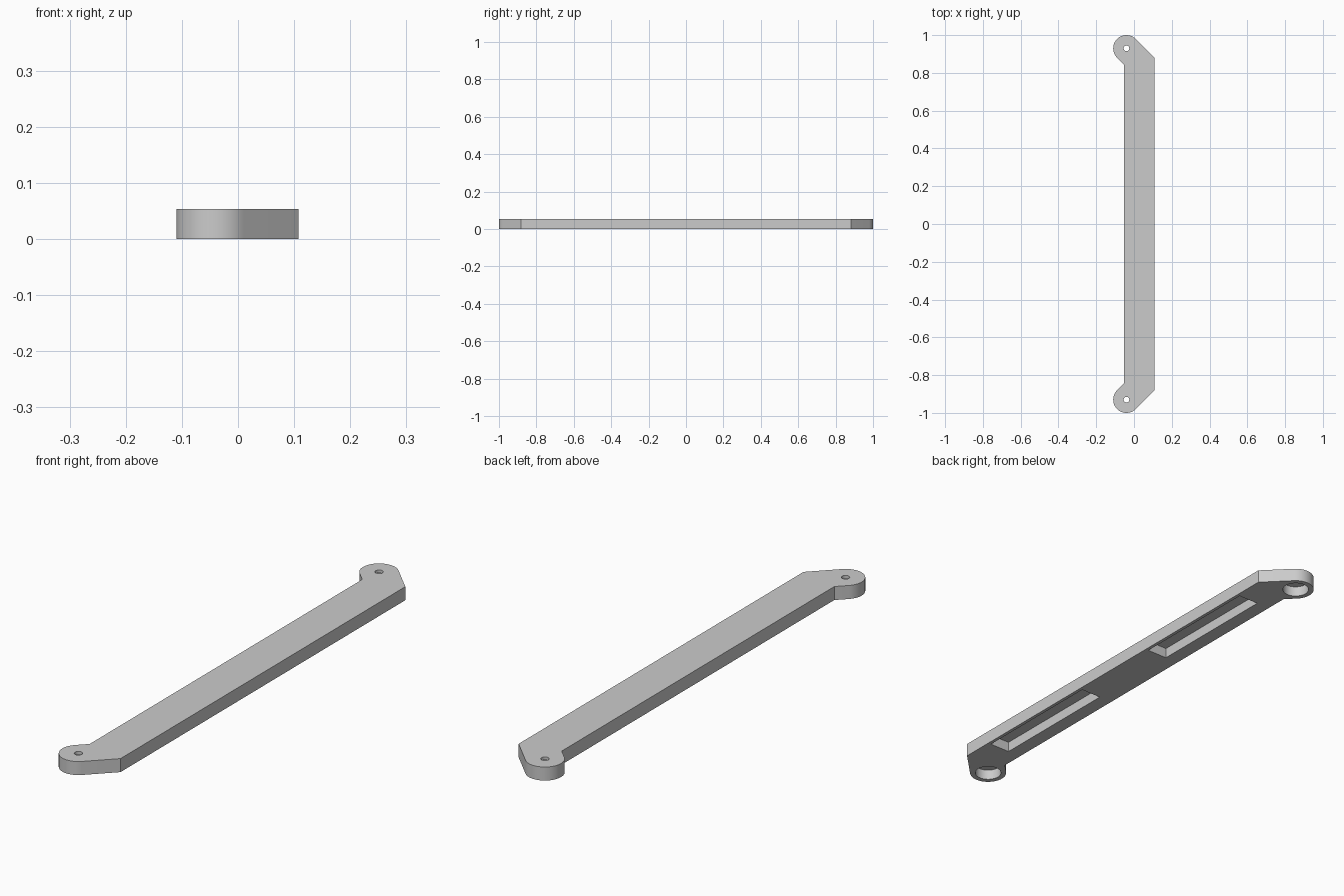
import bpy
import bmesh
from math import cos, sin, radians

cube = bpy.data.objects.get("Cube")
if cube:
    bpy.data.objects.remove(cube, do_unlink=True)

THICK = 0.053              # plate thickness
POCKET = 0.041             # depth of the recesses underneath
PIVOT_X, PIVOT_Y = -0.04, 0.93
BOSS_R, BORE_R, PIN_R = 0.07, 0.05, 0.015
LEFT, RIGHT = -0.052, 0.108

grey = bpy.data.materials.new("light grey")
grey.use_nodes = True
colour = (0.6, 0.6, 0.6, 1)
grey.diffuse_color = colour
grey.node_tree.nodes["Principled BSDF"].inputs["Base Color"].default_value = colour


def prism(name, outline, z0, z1):
    """Extrude a counter-clockwise outline from z0 to z1."""
    bm = bmesh.new()
    face = bm.faces.new([bm.verts.new((x, y, z0)) for x, y in outline])
    top = bmesh.ops.extrude_face_region(bm, geom=[face])["geom"]
    verts = [v for v in top if isinstance(v, bmesh.types.BMVert)]
    bmesh.ops.translate(bm, verts=verts, vec=(0, 0, z1 - z0))
    bmesh.ops.recalc_face_normals(bm, faces=bm.faces[:])
    mesh = bpy.data.meshes.new(name)
    bm.to_mesh(mesh)
    bm.free()
    mesh.materials.append(grey)
    obj = bpy.data.objects.new(name, mesh)
    bpy.context.collection.objects.link(obj)
    return obj


def arc(x, y, r, start, end, steps):
    angles = [radians(start + (end - start) * i / steps) for i in range(steps + 1)]
    return [(x + r * cos(a), y + r * sin(a)) for a in angles]


def circle(x, y, r, steps=48):
    return arc(x, y, r, 0, 360, steps)[:-1]


def cut(obj, cutter):
    cutter.hide_render = True
    mod = obj.modifiers.new("cut", "BOOLEAN")
    mod.operation = "DIFFERENCE"
    mod.solver = "EXACT"
    mod.object = cutter
    bpy.context.view_layer.objects.active = obj
    bpy.ops.object.modifier_apply(modifier=mod.name)
    bpy.data.objects.remove(cutter, do_unlink=True)


# Bar outline: straight edges running tangent at 45 degrees into round ends
end_arc = arc(PIVOT_X, PIVOT_Y, BOSS_R, 45, 225, 32)
first, last = end_arc[0], end_arc[-1]
half = [(RIGHT, first[1] - (RIGHT - first[0]))] + end_arc
half.append((LEFT, last[1] - (LEFT - last[0])))
outline = half + [(x, -y) for x, y in reversed(half)]
bar = prism("link_bar", outline, 0, THICK)

# Pin holes and wide bores at both ends, long pockets underneath
for side in (-1, 1):
    y = side * PIVOT_Y
    cut(bar, prism("bore_cutter", circle(PIVOT_X, y, BORE_R), -0.05, POCKET))
    cut(bar, prism("pin_cutter", circle(PIVOT_X, y, PIN_R, 32), -0.05, 0.1))
    y0, y1 = sorted((side * 0.2, side * 0.752))
    box = [(0.006, y0), (0.095, y0), (0.095, y1), (0.006, y1)]
    cut(bar, prism("pocket_cutter", box, -0.05, POCKET))

# Smooth round walls, sharp edges
bpy.ops.object.select_all(action="DESELECT")
bar.select_set(True)
bpy.context.view_layer.objects.active = bar
bpy.ops.object.shade_smooth_by_angle(angle=radians(30))
